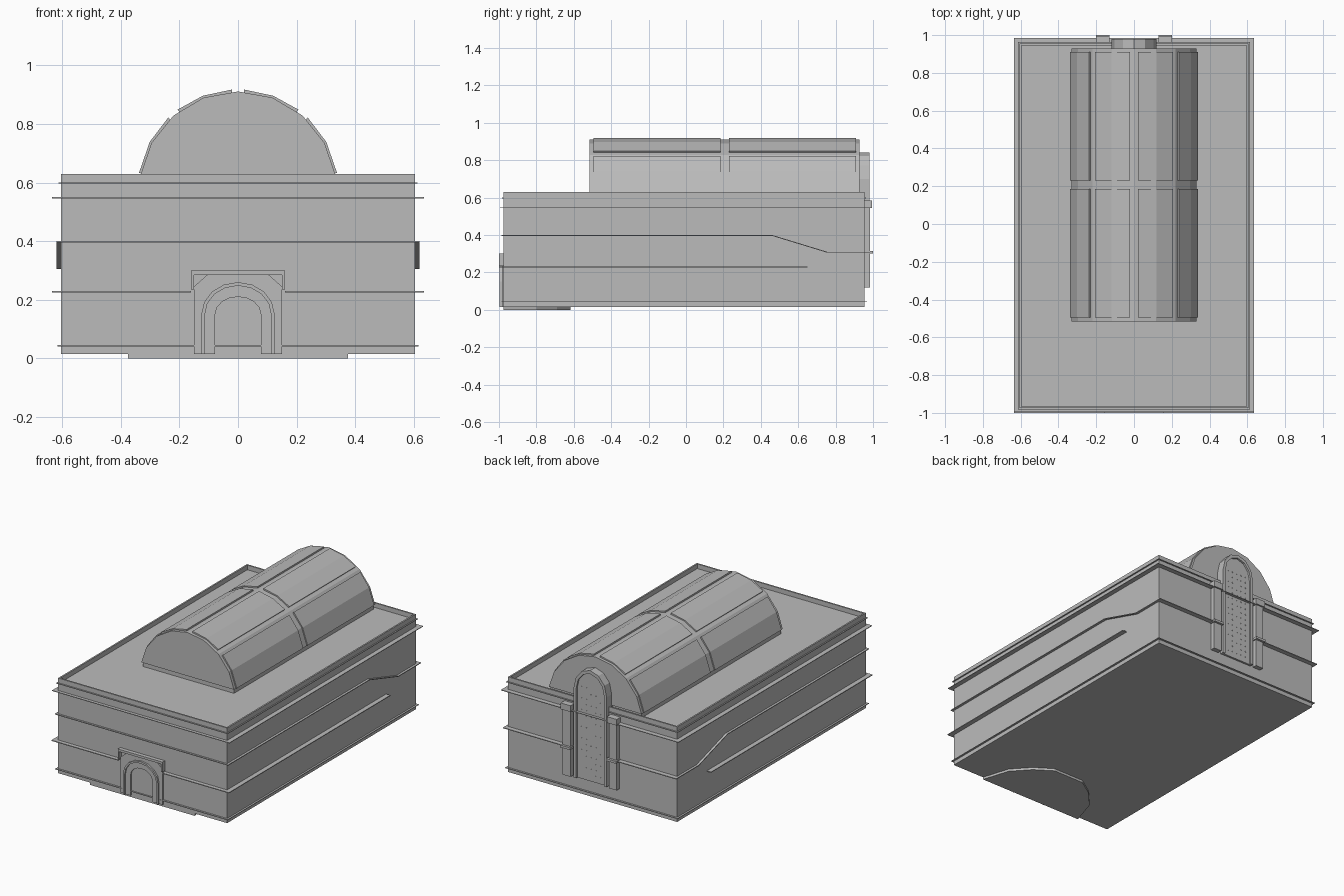
import bpy, bmesh
from math import sin, cos, radians, pi

cube = bpy.data.objects.get("Cube")
if cube:
    bpy.data.objects.remove(cube, do_unlink=True)

stone = bpy.data.materials.new("grey_stone")
stone.use_nodes = True
stone.diffuse_color = (0.5, 0.5, 0.5, 1)
stone.node_tree.nodes["Principled BSDF"].inputs["Base Color"].default_value = (0.5, 0.5, 0.5, 1)

W, FRONT, BACK = 0.605, -0.975, 0.955      # wall planes
FLOOR, TOP, ROOF = 0.015, 0.63, 0.575


def finish(name, bm):
    bmesh.ops.recalc_face_normals(bm, faces=bm.faces)
    mesh = bpy.data.meshes.new(name)
    bm.to_mesh(mesh)
    bm.free()
    mesh.materials.append(stone)
    obj = bpy.data.objects.new(name, mesh)
    bpy.context.collection.objects.link(obj)
    return obj


def prism(name, profile, a, b, axis="y"):
    """Extrude a 2D profile from a to b along an axis."""
    place = {"x": lambda u, v, d: (d, u, v),
             "y": lambda u, v, d: (u, d, v),
             "z": lambda u, v, d: (u, v, d)}[axis]
    bm = bmesh.new()
    ends = [[bm.verts.new(place(u, v, d)) for u, v in profile] for d in (a, b)]
    bm.faces.new(ends[0])
    bm.faces.new(ends[1])
    n = len(profile)
    for i in range(n):
        j = (i + 1) % n
        bm.faces.new((ends[0][i], ends[0][j], ends[1][j], ends[1][i]))
    return finish(name, bm)


def box(name, x0, x1, y0, y1, z0, z1):
    return prism(name, [(x0, y0), (x1, y0), (x1, y1), (x0, y1)], z0, z1, "z")


def arch(w, bottom, spring, rise, n=6):
    curve = [(w * cos(pi * i / n), spring + rise * sin(pi * i / n)) for i in range(n + 1)]
    return [(w, bottom)] + curve + [(-w, bottom)]


def ring(name, outer, inner, a, b):
    return prism(name, outer + inner[::-1], a, b)


# Main block and parapet
box("main_walls", -W, W, FRONT, BACK, FLOOR, ROOF)
P = 0.01
for s, side in ((1, "left"), (-1, "right")):
    box(side + "_parapet", *sorted((s * W, s * (W - P))), FRONT, BACK, ROOF, TOP)
box("front_parapet", P - W, W - P, FRONT, FRONT + P, ROOF, TOP)
box("back_parapet", P - W, W - P, BACK - P, BACK, ROOF, TOP)


# Thin ledges round the whole building
def ledge(name, z, out, t=0.004):
    box(name, -W - out, W + out, FRONT - min(out, 0.02), BACK + out, z - t, z)


ledge("cornice_ledge", 0.55, 0.03)
ledge("upper_cornice", 0.6, 0.008)
ledge("base_ledge", 0.045, 0.012)

# Stepped middle ledge and lower ledge on the sides
T = 0.005
path = [(FRONT, 0.4), (0.46, 0.4), (0.755, 0.31), (BACK, 0.31)]
band = path + [(y, z - T) for y, z in path[::-1]]
for s, side in ((1, "left"), (-1, "right")):
    prism(side + "_stepped_ledge", band, s * (W - 0.01), s * (W + 0.015), "x")
    box(side + "_lower_ledge", *sorted((s * (W - 0.01), s * (W + 0.03))), FRONT - 0.025, 0.65, 0.225, 0.23)
    # Front and back runs stop at the entrance and the window
    box(side + "_front_lower_ledge", *sorted((s * 0.16, s * W)), FRONT - 0.025, FRONT, 0.225, 0.23)
    box(side + "_back_ledge", *sorted((s * 0.2, s * (W + 0.015))), BACK, BACK + 0.03, 0.305, 0.31)
box("front_upper_ledge", -W - 0.015, W + 0.015, FRONT - 0.012, FRONT, 0.395, 0.4)

# Barrel vault with raised roof panels
CZ, R = 0.575, 0.336


def polar(deg, r):
    return (r * cos(radians(deg)), CZ + r * sin(radians(deg)))


half = [9.3, 28.5, 49, 69.5]
angles = half + [90] + [180 - a for a in half[::-1]]
prism("vault", [polar(a, R) for a in angles], -0.515, 0.928)
box("vault_base", -0.325, 0.325, -0.505, 0.92, ROOF, TOP)
for s in (1, -1):
    for row, span in (("lower", (9.7, 28.5, 46)), ("upper", (53, 69.5, 86.5))):
        strip = [polar(a, R + 0.007) for a in span] + [polar(a, R - 0.01) for a in span[::-1]]
        strip = [(s * x, z) for x, z in strip]
        for bay, y0, y1 in (("front", -0.495, 0.185), ("back", 0.23, 0.91)):
            prism(f"{bay}_{row}_roof_panel", strip, y0, y1)

# Front entrance: hood, nested arches and door
spring = 0.15
hood = [(0.15, FLOOR), (0.15, spring), (0.15, 0.245), (0.105, 0.285), (0, 0.285),
        (-0.105, 0.285), (-0.15, 0.245), (-0.15, spring), (-0.15, FLOOR)]
outer = arch(0.125, FLOOR, spring, 0.11, 8)
middle = arch(0.113, FLOOR, spring, 0.098, 8)
inner = arch(0.078, FLOOR, spring, 0.06, 8)
ring("entrance_surround", hood, outer, FRONT - 0.01, FRONT)
ring("entrance_outer_arch", outer, middle, FRONT - 0.022, FRONT)
ring("entrance_inner_arch", middle, inner, FRONT - 0.012, FRONT)
prism("door", arch(0.078, 0.045, spring, 0.06, 8), FRONT - 0.004, FRONT)
hood_lip = [(0.16, 0.235), (0.16, 0.3), (-0.16, 0.3), (-0.16, 0.235),
            (-0.15, 0.235), (-0.15, 0.285), (0.15, 0.285), (0.15, 0.235)]
prism("entrance_hood", hood_lip, FRONT - 0.025, FRONT)

# Tall arched back window with frame and studded glazing
prism("window_panel", arch(0.1, 0.12, 0.7, 0.12), 0.92, 0.968)
ring("window_frame", arch(0.118, 0.12, 0.7, 0.142), arch(0.1, 0.12, 0.7, 0.12), 0.92, 0.98)
bm = bmesh.new()
for i in range(5):
    for j in range(16):
        ret = bmesh.ops.create_cube(bm, size=0.006)
        bmesh.ops.translate(bm, verts=ret["verts"], vec=((i - 2) * 0.034, 0.967, 0.16 + j * 0.037))
finish("window_studs", bm)

# Pilasters beside the window
for s, side in ((1, "left"), (-1, "right")):
    def block(part, x0, x1, y1, z0, z1):
        box(f"{side}_pilaster_{part}", *sorted((s * x0, s * x1)), BACK - 0.01, y1, z0, z1)
    block("shaft", 0.137, 0.193, 0.985, 0.12, 0.56)
    block("band", 0.13, 0.2, 1.0, 0.3, 0.315)
    block("cap", 0.13, 0.2, 0.995, 0.545, 0.585)

# Underside: faceted doorstep slab at the front
step = [(0.375, FRONT), (0.32, -0.8), (0.22, -0.69), (0.11, -0.617)]
step += [(-x, y) for x, y in step[::-1]]
prism("doorstep_slab", step, 0, FLOOR, "z")
